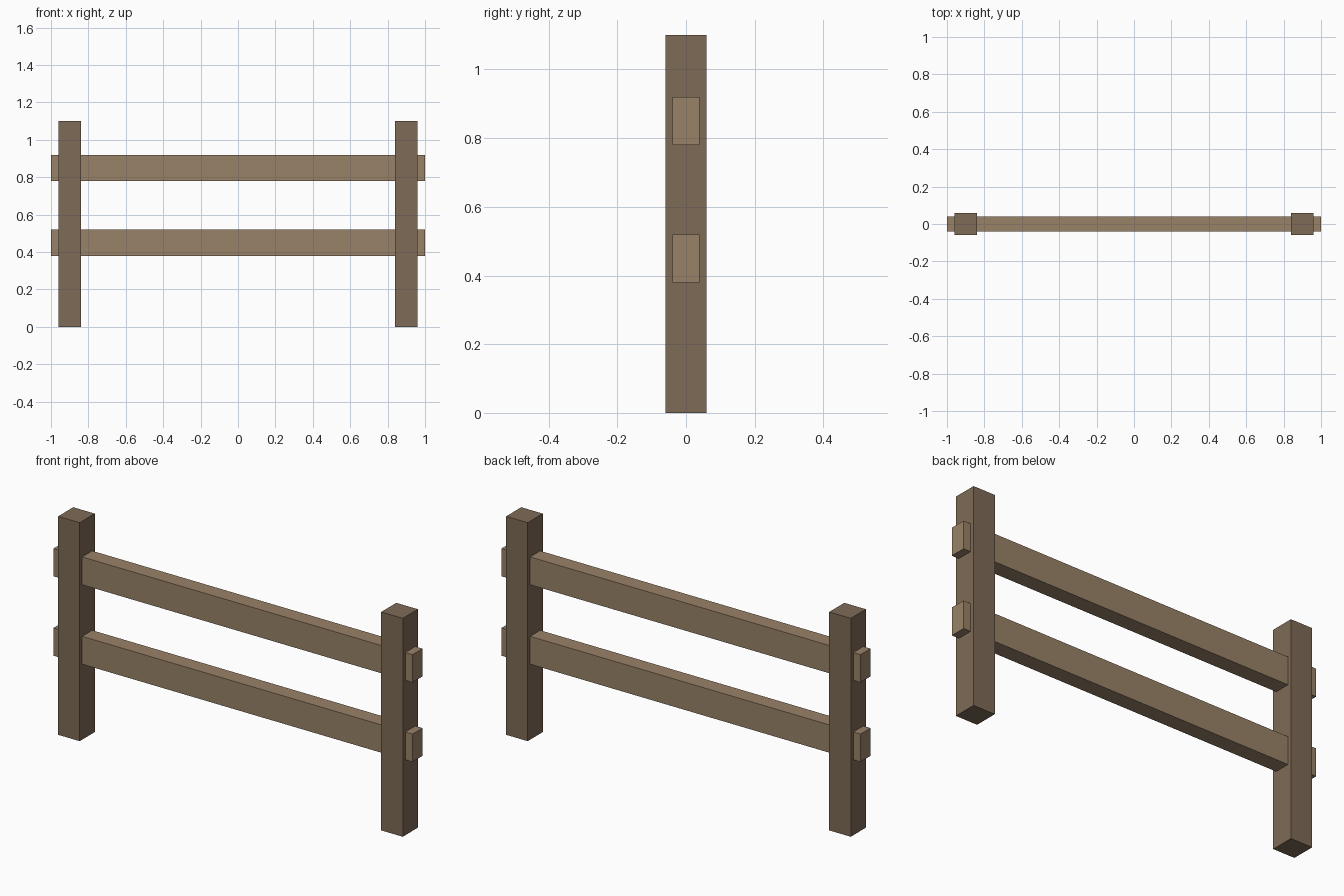
import bpy

if "Cube" in bpy.data.objects:
    bpy.data.objects.remove(bpy.data.objects["Cube"])


def material(name, colour):
    mat = bpy.data.materials.new(name)
    mat.diffuse_color = (*colour, 1.0)
    mat.use_nodes = True
    mat.node_tree.nodes["Principled BSDF"].inputs["Base Color"].default_value = mat.diffuse_color
    return mat


def box(name, size, centre, mat):
    bpy.ops.mesh.primitive_cube_add(size=1, location=centre)
    obj = bpy.context.object
    obj.name = name
    obj.scale = size
    bpy.ops.object.transform_apply(location=False, rotation=False, scale=True)
    obj.data.materials.append(mat)
    return obj


post_wood = material("post_wood", (0.21, 0.145, 0.095))
rail_wood = material("rail_wood", (0.32, 0.225, 0.14))

# Upright square posts
for side, x in (("left", -0.9), ("right", 0.9)):
    box(f"{side}_post", (0.12, 0.12, 1.1), (x, 0, 0.55), post_wood)

# Horizontal rails passing through the posts
for level, z in (("lower", 0.45), ("upper", 0.85)):
    box(f"{level}_rail", (2.0, 0.08, 0.14), (0, 0, z), rail_wood)
